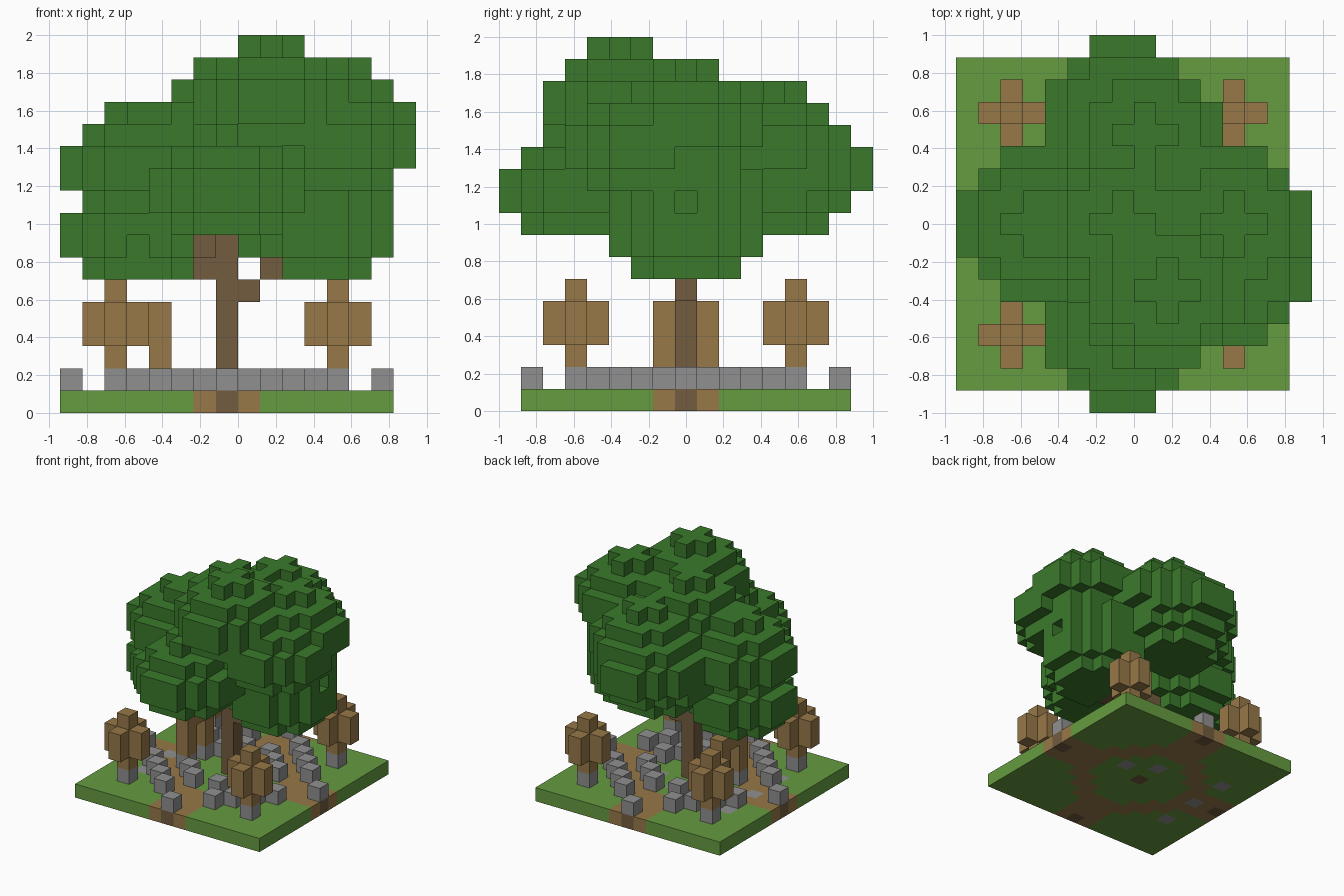
import bpy
import bmesh
from mathutils import Vector

old = bpy.data.objects.get("Cube")
if old:
    bpy.data.objects.remove(old)

V = 2 / 17                                   # edge of one block
ORIGIN = Vector((-8 * V, -8.5 * V, 0))
CI, CJ = 7, 8                                # block column of the trunk


def material(name, rgb):
    lin = [((c / 255 + 0.055) / 1.055) ** 2.4 for c in rgb]
    m = bpy.data.materials.new(name)
    m.use_nodes = True
    m.diffuse_color = (*lin, 1)
    m.node_tree.nodes["Principled BSDF"].inputs["Base Color"].default_value = (*lin, 1)
    return m


GRASS = material("grass green", (102, 156, 65))
LEAF = material("leaf green", (58, 121, 43))
WOOD = material("light wood", (151, 120, 72))
BARK = material("dark bark", (115, 92, 62))
STONE = material("stone grey", (144, 144, 144))


def blocks(name, cells, mats, rule=lambda c: 0):
    """Make one mesh from the outer faces of a set of blocks."""
    cells = set(cells)
    bm = bmesh.new()
    for c in sorted(cells):
        for axis in range(3):
            for side in (0, 1):
                step = [0, 0, 0]
                step[axis] = 2 * side - 1
                if tuple(a + b for a, b in zip(c, step)) in cells:
                    continue
                u, w = (axis + 1) % 3, (axis + 2) % 3
                ring = []
                for du, dw in ((0, 0), (1, 0), (1, 1), (0, 1)):
                    p = list(c)
                    p[axis] += side
                    p[u] += du
                    p[w] += dw
                    ring.append(bm.verts.new(ORIGIN + Vector(p) * V))
                face = bm.faces.new(ring if side else ring[::-1])
                face.material_index = rule(c)
    bmesh.ops.remove_doubles(bm, verts=bm.verts, dist=V / 100)
    mesh = bpy.data.meshes.new(name)
    bm.to_mesh(mesh)
    bm.free()
    for m in mats:
        mesh.materials.append(m)
    obj = bpy.data.objects.new(name, mesh)
    bpy.context.collection.objects.link(obj)


# Ground slab with a ring path, four path arms and flush paving
PAVING = {(2, 1), (0, 2), (-5, 0), (-5, 3), (-5, -3)}


def ground_rule(c):
    x, y = c[0] - CI, c[1] - CJ
    r = (x * x + y * y) ** 0.5
    if (x, y) in PAVING:
        return 3
    if r == 0 or r == 7 and x * y == 0:
        return 2
    if 3.5 < r < 4.9 or r > 3.5 and min(abs(x), abs(y)) <= 1:
        return 1
    return 0


blocks("ground", [(i, j, 0) for i in range(15) for j in range(1, 16)],
       [GRASS, WOOD, BARK, STONE], ground_rule)

# Stones: outer ring, inner ring, path ends and small tree feet
signs = [(a, b) for a in (-1, 1) for b in (-1, 1)]
spots = {(a * x, b * y) for a, b in signs
         for x, y in ((5, 2), (4, 3), (3, 4), (2, 5), (3, 1), (1, 3), (2, 2),
                      (7, 0), (0, 7), (5, 5))}
blocks("stones", [(CI + x, CJ + y, 1) for x, y in spots], [STONE])

# Small corner trees
for a, b in signs:
    i, j = CI + 5 * a, CJ + 5 * b
    cells = [(i, j, k) for k in range(2, 6)]
    for di, dj in ((1, 0), (-1, 0), (0, 1), (0, -1)):
        cells += [(i + di, j + dj, k) for k in (3, 4)]
    label = ("back" if b > 0 else "front") + ("_left" if a > 0 else "_right")
    blocks("small_tree_" + label, cells, [WOOD])

# Wooden gate standing on two stones
gate = [(4, j, k) for j in (7, 9) for k in range(2, 5)] + [(4, 8, 4)]
blocks("gate", gate, [WOOD])

# Main trunk with branches
trunk = [(CI, CJ, k) for k in range(1, 9)]
trunk += [(8, 8, 5), (9, 8, 6), (9, 7, 6), (6, 8, 6), (6, 8, 7), (6, 7, 7)]
blocks("trunk", trunk, [BARK])

# Leaf lobes, all of one shape: column and lowest layer of each
LOBES = {"top": (9, 5, 12), "left_upper": (12, 8, 11), "left_front": (12, 6, 10),
         "middle": (7, 8, 11), "right_upper": (3, 8, 9), "front": (7, 3, 8),
         "back": (7, 13, 9), "back_upper": (8, 12, 10), "back_lower": (7, 12, 8),
         "right_lower": (3, 8, 6), "left_lower": (11, 8, 6), "left_side": (11, 8, 8)}
DISCS = [5, 10, 10, 5, 1]                    # squared radius, bottom to top
HOLLOWS = {(14, 8, 9), (3, 5, 7)}

canopy = set()
for ci, cj, base in LOBES.values():
    canopy |= {(ci + x, cj + y, base + n) for n, limit in enumerate(DISCS)
               for x in range(-3, 4) for y in range(-3, 4)
               if x * x + y * y <= limit}
blocks("canopy", canopy - set(trunk) - HOLLOWS, [LEAF])
